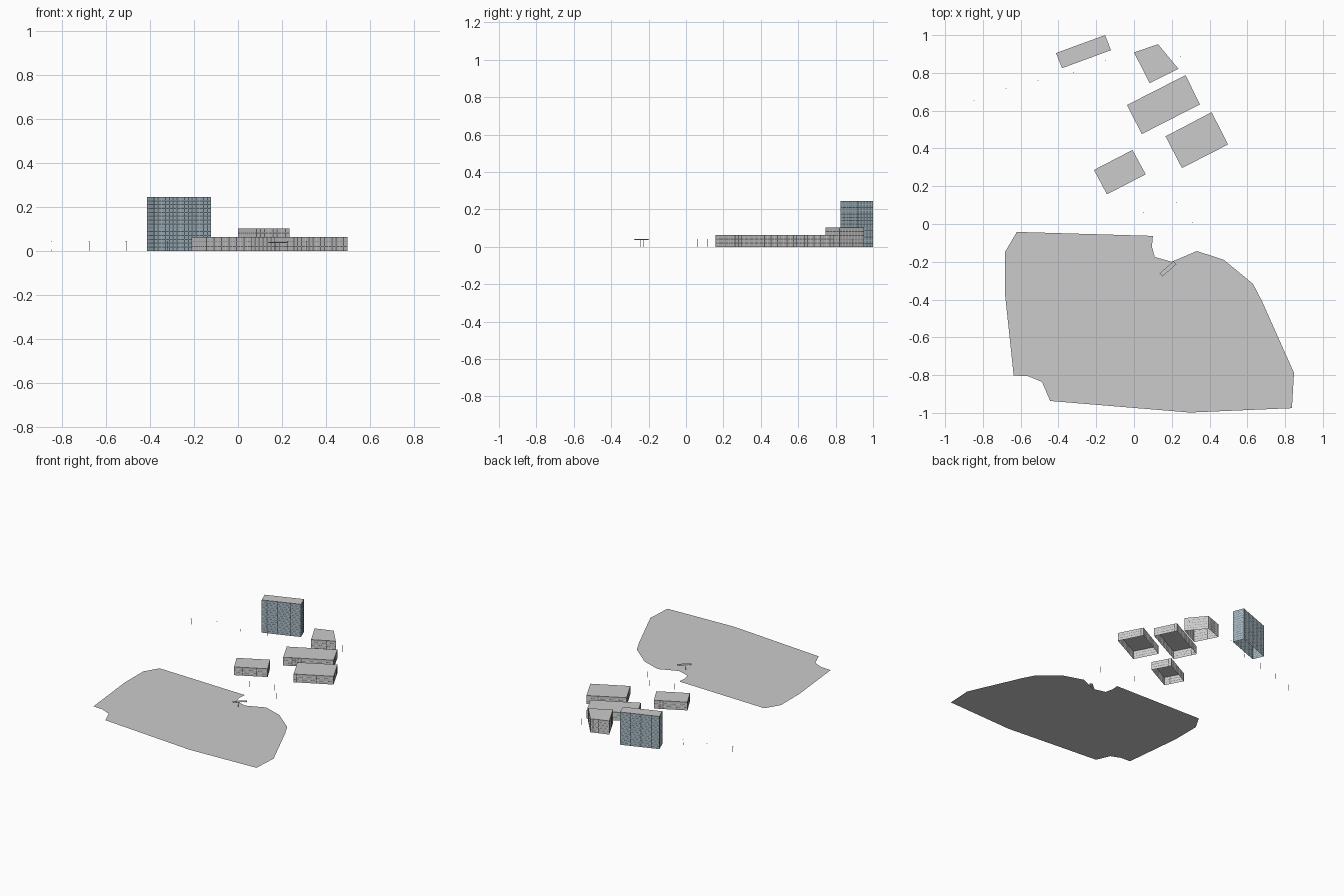
import bpy, bmesh, math
from mathutils import Vector, Matrix

if "Cube" in bpy.data.objects:
    bpy.data.objects.remove(bpy.data.objects["Cube"])


def finish(bm, name, mats=()):
    me = bpy.data.meshes.new(name)
    bm.to_mesh(me)
    bm.free()
    for m in mats:
        me.materials.append(m)
    ob = bpy.data.objects.new(name, me)
    bpy.context.collection.objects.link(ob)
    return ob


def material(name, color):
    m = bpy.data.materials.new(name)
    m.diffuse_color = (*color, 1)
    m.use_nodes = True
    m.node_tree.nodes["Principled BSDF"].inputs["Base Color"].default_value = m.diffuse_color
    return m


def box(bm, center, size, rot=Matrix.Identity(4)):
    mat = rot @ Matrix.Translation(center) @ Matrix.Diagonal((*size, 1))
    bmesh.ops.create_cube(bm, size=1, matrix=mat)


def building(name, corners, height, cell=0.02, mats=()):
    """Open-bottomed block, walls divided into shallow window panels."""
    bm = bmesh.new()
    pts = [Vector((x, y, 0)) for x, y in reversed(corners)]
    rows = max(2, round(height / cell))
    ring = []
    for a, b in zip(pts, pts[1:] + pts[:1]):
        n = max(2, round((b - a).length / cell))
        ring += [a.lerp(b, i / n) for i in range(n)]
    levels = [[bm.verts.new((p.x, p.y, height * r / rows)) for p in ring]
              for r in range(rows + 1)]
    walls = []
    for lo, hi in zip(levels, levels[1:]):
        for i in range(len(ring)):
            j = (i + 1) % len(ring)
            walls.append(bm.faces.new((lo[i], lo[j], hi[j], hi[i])))
    roof = bm.faces.new(levels[-1])
    bm.normal_update()
    bmesh.ops.inset_individual(bm, faces=walls, thickness=0.003, depth=-0.0008)
    if mats:
        for f in bm.faces:
            f.material_index = 0
        roof.material_index = 1
    return finish(bm, name, mats)


# Flat site plate
outline = [(-0.62, -0.042), (0.10, -0.063), (0.095, -0.12), (0.11, -0.175),
           (0.20, -0.20), (0.29, -0.22), (0.333, -0.143), (0.476, -0.19),
           (0.63, -0.317), (0.677, -0.407), (0.847, -0.788), (0.836, -0.975),
           (0.296, -0.998), (-0.444, -0.937), (-0.487, -0.836), (-0.56, -0.806),
           (-0.637, -0.802), (-0.683, -0.37), (-0.683, -0.148)]
bm = bmesh.new()
bm.faces.new([bm.verts.new((x, y, 0)) for x, y in reversed(outline)])
bmesh.ops.triangulate(bm, faces=bm.faces[:])
finish(bm, "site_plate")

# Tower with blue-grey facade and grey roof
glass = material("facade_blue_grey", (0.36, 0.46, 0.51))
grey = material("roof_grey", (0.8, 0.8, 0.8))
building("tower", [(-0.413, 0.905), (-0.153, 1.0), (-0.122, 0.92), (-0.381, 0.825)],
         0.245, 0.018, (glass, grey))

# Low blocks
building("north_block", [(0.0, 0.908), (0.127, 0.952), (0.235, 0.822), (0.083, 0.746)], 0.102)
building("middle_block", [(-0.037, 0.63), (0.273, 0.788), (0.349, 0.633), (0.041, 0.476)], 0.062)
building("east_block", [(0.167, 0.464), (0.411, 0.592), (0.498, 0.421), (0.254, 0.296)], 0.062)
building("west_block", [(-0.212, 0.286), (-0.008, 0.392), (0.062, 0.263), (-0.143, 0.157)], 0.062)

# Street lamps: thin post with a small head
lamps = [(-0.848, 0.656), (-0.677, 0.718), (-0.508, 0.76), (-0.32, 0.804),
         (-0.15, 0.866), (0.245, 0.889), (0.05, 0.062), (0.226, 0.113), (0.311, 0.008)]
for i, (x, y) in enumerate(lamps):
    bm = bmesh.new()
    bmesh.ops.create_cone(bm, cap_ends=True, segments=6, radius1=0.0013, radius2=0.0009,
                          depth=0.043, matrix=Matrix.Translation((x, y, 0.0215)))
    box(bm, (x, y, 0.044), (0.005, 0.003, 0.0015))
    finish(bm, f"street_lamp_{i + 1}")

# Slatted shelter canopy on central posts
frame = Matrix.Translation((0.18, -0.237, 0)) @ Matrix.Rotation(math.radians(41), 4, 'Z')
bm = bmesh.new()
box(bm, (0, 0, 0.040), (0.098, 0.022, 0.002), frame)
for k in range(9):
    box(bm, (-0.044 + 0.011 * k, 0, 0.0375), (0.002, 0.022, 0.003), frame)
finish(bm, "shelter_canopy")
bm = bmesh.new()
for u in (-0.01, 0.012):
    box(bm, (u, 0, 0.0195), (0.002, 0.002, 0.039), frame)
finish(bm, "shelter_posts")
